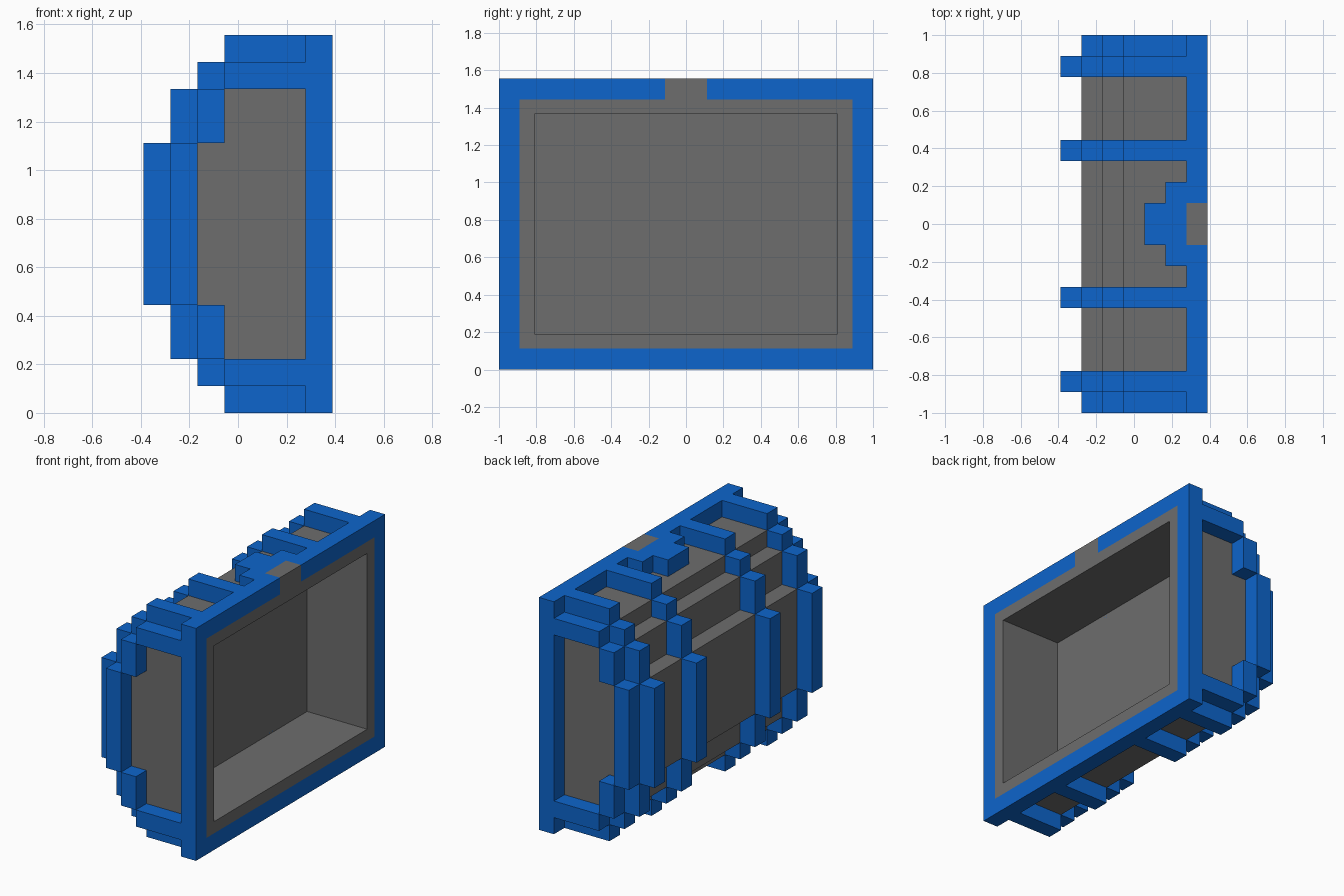
import bpy, bmesh
from mathutils import Vector

if "Cube" in bpy.data.objects:
    bpy.data.objects.remove(bpy.data.objects["Cube"])

U = 1 / 9  # one block of the grid; all coordinates below are in blocks


def material(name, rgb):
    m = bpy.data.materials.new(name)
    m.diffuse_color = (*rgb, 1)
    m.use_nodes = True
    m.node_tree.nodes["Principled BSDF"].inputs["Base Color"].default_value = m.diffuse_color
    return m


BLUE = material("blue trim", (0.004, 0.130, 0.604))
GREY = material("grey panel", (0.153, 0.153, 0.153))


def prism(bm, points, axis, a, b):
    """Extrude a flat outline along an axis (0, 1, 2) from a to b."""
    def place(p):
        co = list(p)
        co.insert(axis, a)
        return Vector(co) * U
    face = bm.faces.new([bm.verts.new(place(p)) for p in points])
    new = bmesh.ops.extrude_face_region(bm, geom=[face])["geom"]
    shift = Vector((0, 0, 0))
    shift[axis] = (b - a) * U
    bmesh.ops.translate(bm, vec=shift, verts=[g for g in new if isinstance(g, bmesh.types.BMVert)])


def rect(x0, x1, z0, z1):
    return [(x0, z0), (x1, z0), (x1, z1), (x0, z1)]


def finish(bm, name, mat):
    bmesh.ops.recalc_face_normals(bm, faces=bm.faces)
    mesh = bpy.data.meshes.new(name)
    bm.to_mesh(mesh)
    bm.free()
    mesh.materials.append(mat)
    obj = bpy.data.objects.new(name, mesh)
    bpy.context.collection.objects.link(obj)


# Stepped shell, hollowed from its open side
bm = bmesh.new()
half = [(3.5, 13), (-0.5, 13), (-0.5, 12), (-1.5, 12), (-1.5, 10), (-2.5, 10)]
prism(bm, half + [(x, 14 - z) for x, z in reversed(half)], 1, -8, 8)
bmesh.ops.recalc_face_normals(bm, faces=bm.faces)
mouth = max(bm.faces, key=lambda f: f.calc_center_median().x)
bmesh.ops.inset_individual(bm, faces=[mouth], thickness=U)
floor = bmesh.ops.extrude_discrete_faces(bm, faces=[mouth])["faces"][0]
bmesh.ops.translate(bm, vec=(-4 * U, 0, 0), verts=floor.verts)
finish(bm, "shell", GREY)

# Rim around the open side, with a gap for the clasp tab
bm = bmesh.new()
rim = [(1, 13), (1, 14), (9, 14), (9, 0), (-9, 0), (-9, 14), (-1, 14), (-1, 13),
       (-8, 13), (-8, 1), (8, 1), (8, 13)]
prism(bm, rim, 0, 2.5, 3.5)
finish(bm, "rim", BLUE)

bm = bmesh.new()
prism(bm, rect(-1, 1, 13, 14), 0, 2.5, 3.5)
finish(bm, "clasp_tab", GREY)

# Clasp plate behind the tab
bm = bmesh.new()
prism(bm, [(2.5, -2), (2.5, 2), (1.5, 2), (1.5, 1), (0.5, 1), (0.5, -1), (1.5, -1), (1.5, -2)], 2, 13, 14)
finish(bm, "clasp_plate", BLUE)


def band(name, y, blocks):
    """Stepped band one block wide; blocks are mirrored top to bottom."""
    bm = bmesh.new()
    for x0, x1, z0, z1 in blocks:
        prism(bm, rect(x0, x1, z0, z1), 1, y, y + 1)
        if z0 != 4:
            prism(bm, rect(x0, x1, 14 - z1, 14 - z0), 1, y, y + 1)
    finish(bm, name, BLUE)


# Ribs over the curved back
rib = [(-3.5, -2.5, 4, 10), (-2.5, -1.5, 10, 12), (-1.5, -0.5, 12, 13), (-0.5, 2.5, 13, 14)]
for i, y in enumerate((-8, -4, 3, 7)):
    band(f"rib_{i + 1}", y, rib)

# Raised borders on the two end panels
border = [(-2.5, -1.5, 4, 10), (-1.5, -0.5, 10, 12), (-0.5, 2.5, 12, 13)]
for name, y in (("front_end_border", -9), ("back_end_border", 8)):
    band(name, y, border)
